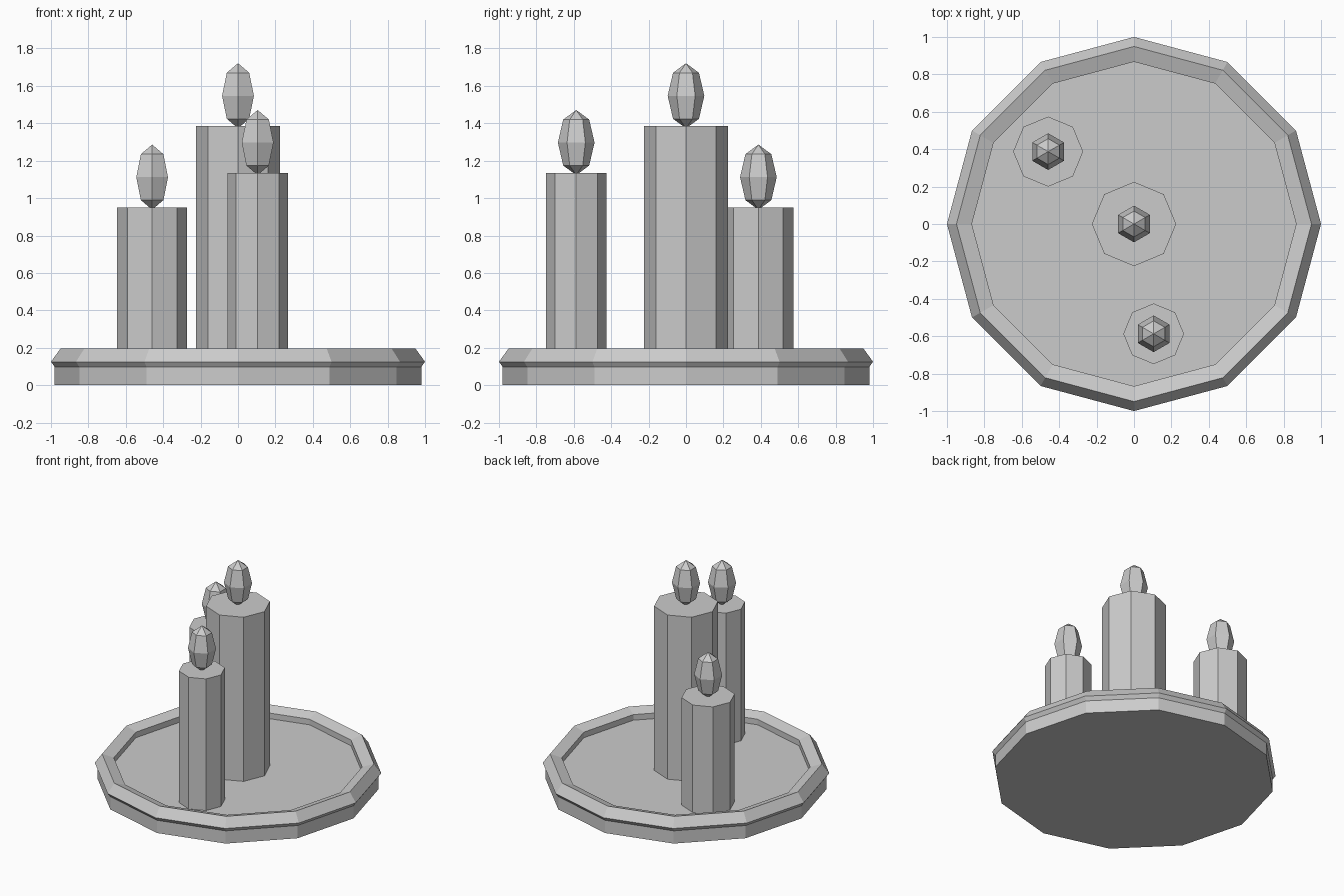
import bpy
from math import cos, sin, pi, tau

cube = bpy.data.objects.get("Cube")
if cube:
    bpy.data.objects.remove(cube, do_unlink=True)

GREY = (0.6, 0.6, 0.6, 1)
grey = bpy.data.materials.new("plain grey")
grey.use_nodes = True
grey.diffuse_color = GREY
grey.node_tree.nodes["Principled BSDF"].inputs["Base Color"].default_value = GREY


def finish(name):
    ob = bpy.context.object
    ob.name = name
    ob.data.name = name
    ob.data.materials.clear()
    ob.data.materials.append(grey)
    return ob


def cylinder(name, sides, radius, x, y, bottom, top):
    bpy.ops.mesh.primitive_cylinder_add(
        vertices=sides, radius=radius, depth=top - bottom,
        location=(x, y, (top + bottom) / 2))
    return finish(name)


# Tray: twelve-sided disc with a five-sided rim around its upper edge
FLOOR = 0.125
RIM = 0.0735
cylinder("tray", 12, 0.98, 0, 0, 0, FLOOR)
bpy.ops.mesh.primitive_torus_add(
    major_segments=12, minor_segments=5, major_radius=1 - RIM,
    minor_radius=RIM, location=(0, 0, FLOOR))
finish("tray_rim")

# Candles: eight-sided columns, each with a faceted flame resting on top
FLAME_HALF = 0.174
candles = {
    "tall": (0, 0, 0.225, 1.385),
    "middle": (0.105, -0.587, 0.162, 1.135),
    "short": (-0.459, 0.387, 0.187, 0.95),
}
for size, (x, y, radius, top) in candles.items():
    cylinder(size + "_candle", 8, radius, x, y, FLOOR - 0.02, top)
    bpy.ops.mesh.primitive_uv_sphere_add(
        segments=6, ring_count=4, radius=1, location=(x, y, top + 0.162))
    flame = finish(size + "_flame")
    flame.scale = (0.098, 0.098, FLAME_HALF)
